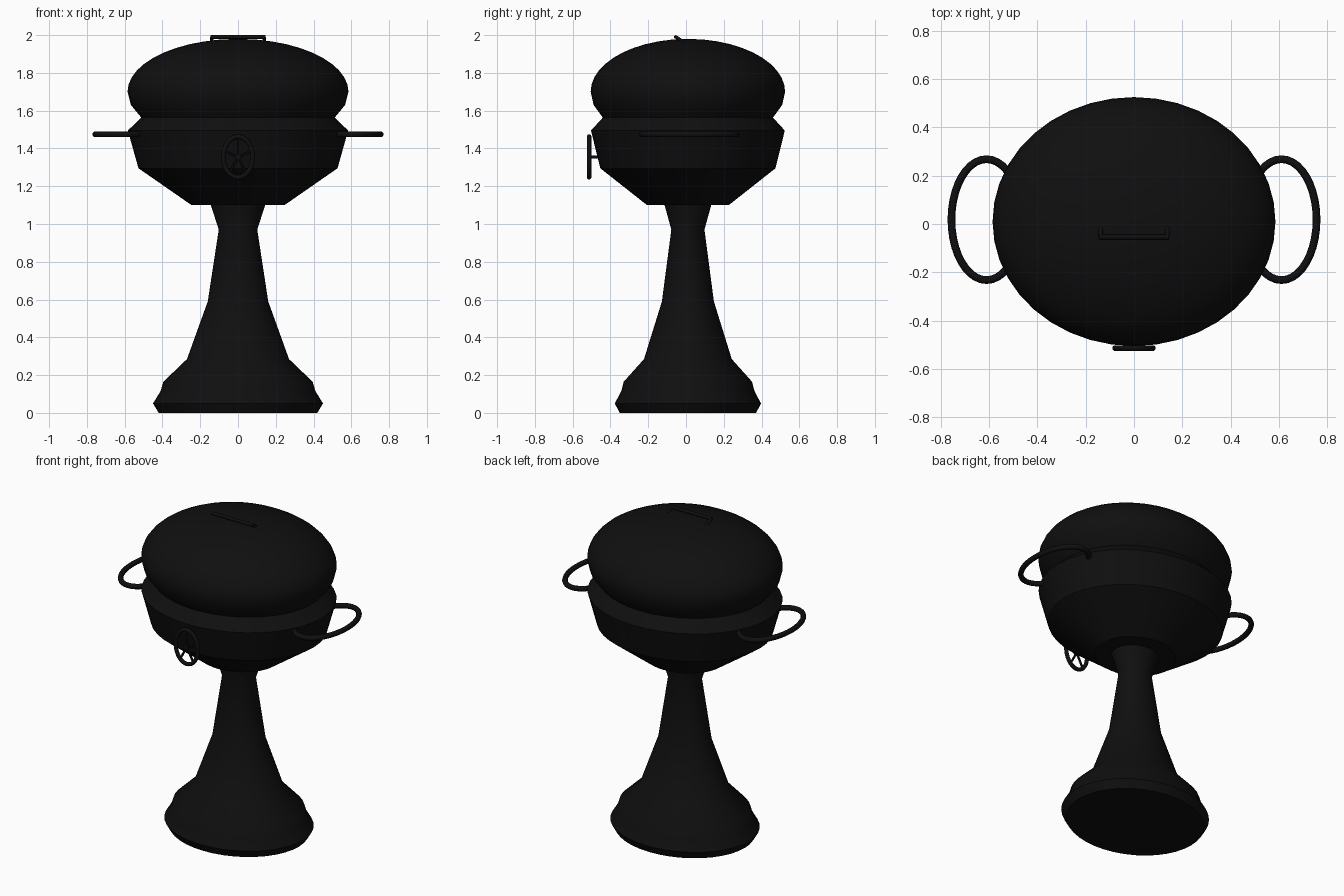
import bpy, bmesh, math
from mathutils import Vector

if "Cube" in bpy.data.objects:
    bpy.data.objects.remove(bpy.data.objects["Cube"], do_unlink=True)

COLOUR = (0.0048, 0.0048, 0.0048, 1)
black = bpy.data.materials.new("cast_iron_black")
black.use_nodes = True
black.diffuse_color = COLOUR
black.node_tree.nodes["Principled BSDF"].inputs["Base Color"].default_value = COLOUR


def finish(name, bm, angle=30):
    bmesh.ops.recalc_face_normals(bm, faces=bm.faces)
    mesh = bpy.data.meshes.new(name)
    bm.to_mesh(mesh)
    bm.free()
    mesh.materials.append(black)
    ob = bpy.data.objects.new(name, mesh)
    bpy.context.collection.objects.link(ob)
    bpy.ops.object.select_all(action='DESELECT')
    ob.select_set(True)
    bpy.context.view_layer.objects.active = ob
    bpy.ops.object.shade_smooth_by_angle(angle=math.radians(angle))
    return ob


def oval_lathe(name, profile, ratio, y0=0.01, sides=40):
    """Stack of oval rings given as (half width, height), capped at both ends."""
    bm = bmesh.new()
    rings = []
    for r, z in profile:
        angles = [math.tau * i / sides for i in range(sides)]
        rings.append([bm.verts.new((r * math.cos(a), y0 + r * ratio * math.sin(a), z))
                      for a in angles])
    for low, high in zip(rings, rings[1:]):
        for i in range(sides):
            j = (i + 1) % sides
            bm.faces.new((low[i], low[j], high[j], high[i]))
    bm.faces.new(rings[0])
    bm.faces.new(rings[-1])
    return finish(name, bm)


def oval_ring(name, centre, u, v, tube, sides=40, tube_sides=10):
    """Closed tube along an oval spanned by the vectors u and v."""
    bm = bmesh.new()
    c, u, v = Vector(centre), Vector(u), Vector(v)
    axis = u.cross(v).normalized()
    loops = []
    for i in range(sides):
        a = math.tau * i / sides
        p = c + u * math.cos(a) + v * math.sin(a)
        tangent = v * math.cos(a) - u * math.sin(a)
        out = tangent.cross(axis).normalized()
        loops.append([bm.verts.new(p + tube * (out * math.cos(b) + axis * math.sin(b)))
                      for b in (math.tau * k / tube_sides for k in range(tube_sides))])
    for i in range(sides):
        p, q = loops[i], loops[(i + 1) % sides]
        for k in range(tube_sides):
            m = (k + 1) % tube_sides
            bm.faces.new((p[k], p[m], q[m], q[k]))
    return finish(name, bm, 50)


def rod(name, start, end, radius, sides=8):
    start, end = Vector(start), Vector(end)
    bm = bmesh.new()
    bmesh.ops.create_cone(bm, cap_ends=True, segments=sides, radius1=radius,
                          radius2=radius, depth=(end - start).length)
    turn = (end - start).to_track_quat('Z', 'Y').to_matrix()
    bmesh.ops.rotate(bm, verts=bm.verts, matrix=turn)
    bmesh.ops.translate(bm, verts=bm.verts, vec=(start + end) / 2)
    return finish(name, bm, 50)


# Pedestal
oval_lathe("pedestal", [(0.42, 0), (0.45, 0.05), (0.41, 0.115), (0.395, 0.165),
                        (0.27, 0.285), (0.16, 0.59), (0.102, 0.97), (0.15, 1.12)], 0.86)

# Bowl
oval_lathe("bowl", [(0.246, 1.1), (0.527, 1.295), (0.583, 1.495), (0.51, 1.565)], 0.88)

# Domed lid, flared at the bottom
dome = [(0.585 * math.cos(t), 1.70 + 0.28 * math.sin(t))
        for t in (math.radians(d) for d in range(0, 88, 8))]
oval_lathe("lid", [(0.505, 1.555), (0.567, 1.63)] + dome + [(0.01, 1.98)], 0.88)

# Side handles
for side, name in ((1, "left_handle"), (-1, "right_handle")):
    oval_ring(name, (side * 0.61, 0.018, 1.475), (0.145, 0, 0), (0, 0.25, 0), 0.016)

# Lid handle
rod("lid_handle_bar", (-0.145, -0.054, 1.99), (0.145, -0.054, 1.99), 0.01)
for side, name in ((1, "lid_handle_left_arm"), (-1, "lid_handle_right_arm")):
    rod(name, (side * 0.138, -0.054, 1.99), (side * 0.138, -0.015, 1.965), 0.009)

# Hand wheel on the front
hub = Vector((0, -0.513, 1.355))
oval_ring("wheel_rim", hub, (0.078, 0, 0), (0, 0, 0.108), 0.012)
for i in range(5):
    a = math.radians(90 + 72 * i)
    rod(f"wheel_spoke_{i + 1}", hub,
        hub + Vector((0.078 * math.cos(a), 0, 0.108 * math.sin(a))), 0.007, 6)
rod("wheel_hub", hub + Vector((0, -0.012, 0)), hub + Vector((0, 0.012, 0)), 0.015, 12)
rod("wheel_axle", hub, hub + Vector((0, 0.08, 0)), 0.008)
